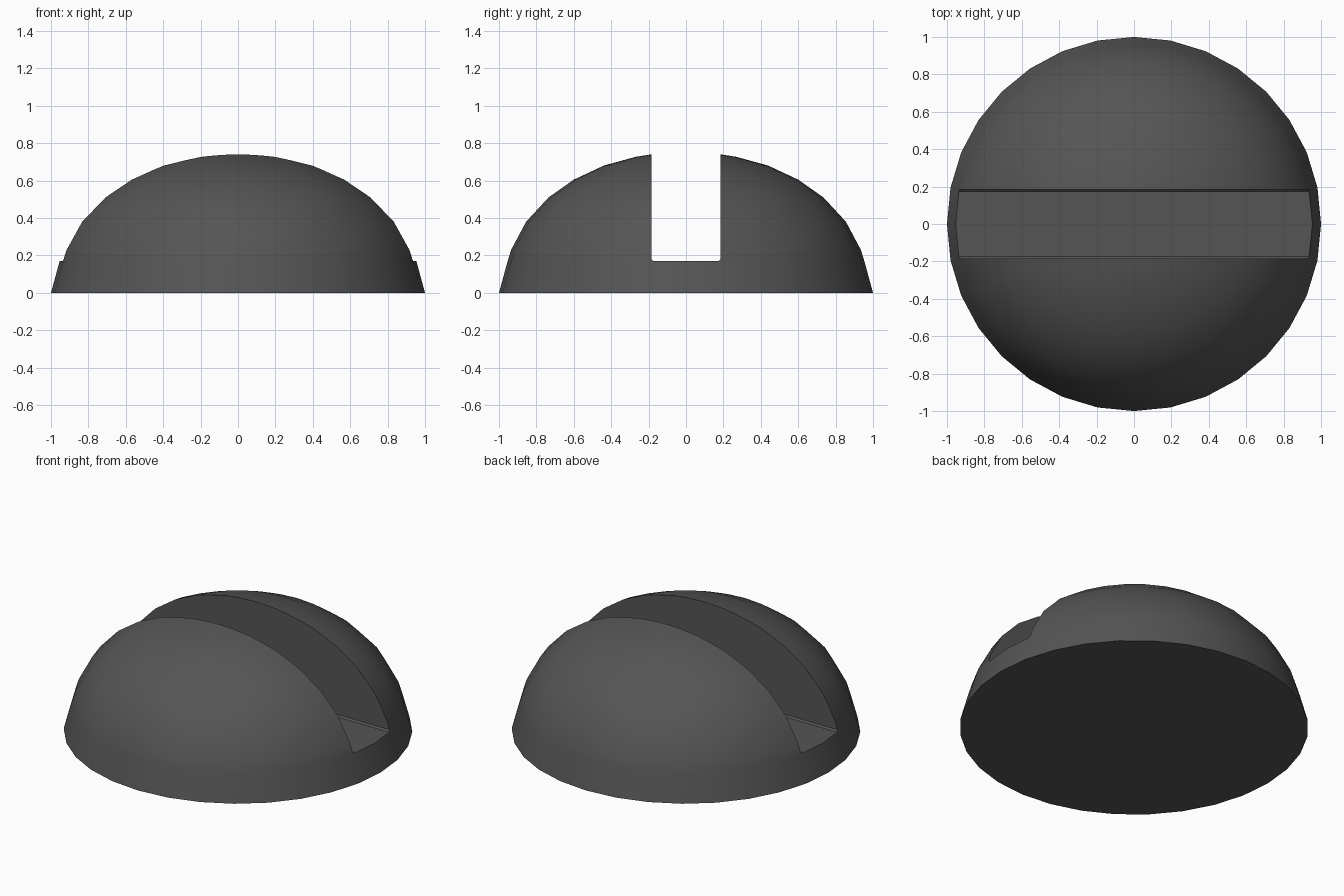
import bpy, bmesh, math

if "Cube" in bpy.data.objects:
    bpy.data.objects.remove(bpy.data.objects["Cube"])

def make_object(name, bm):
    bmesh.ops.recalc_face_normals(bm, faces=bm.faces)
    mesh = bpy.data.meshes.new(name)
    bm.to_mesh(mesh)
    bm.free()
    obj = bpy.data.objects.new(name, mesh)
    bpy.context.collection.objects.link(obj)
    return obj

# Domed head: lathed profile (radius, height) with a flat underside
SEGMENTS = 32
PROFILE = [(1, 0), (0.955, 0.165), (0.935, 0.23), (0.855, 0.38), (0.735, 0.51),
           (0.60, 0.605), (0.44, 0.68), (0.27, 0.727), (0.12, 0.75)]
APEX = 0.755
bm = bmesh.new()
rings = []
for r, z in PROFILE:
    rings.append([bm.verts.new((r * math.cos(math.tau * i / SEGMENTS),
                                r * math.sin(math.tau * i / SEGMENTS), z))
                  for i in range(SEGMENTS)])
apex = bm.verts.new((0, 0, APEX))
for i in range(SEGMENTS):
    j = (i + 1) % SEGMENTS
    for low, high in zip(rings, rings[1:]):
        bm.faces.new((low[i], low[j], high[j], high[i]))
    bm.faces.new((rings[-1][i], rings[-1][j], apex))
bm.faces.new(rings[0])
dome = make_object("slotted_dome_head", bm)

# Dark grey finish
dark = bpy.data.materials.new("dark_grey")
dark.diffuse_color = (0.09, 0.09, 0.09, 1)
dark.use_nodes = True
dark.node_tree.nodes["Principled BSDF"].inputs["Base Color"].default_value = dark.diffuse_color
dome.data.materials.append(dark)

# Slot cutter: long channel with slightly eased bottom corners
W, FLOOR, EASE, TOP = 0.185, 0.17, 0.01, 1.2
section = [(-W, TOP), (-W, FLOOR + EASE), (-W + EASE, FLOOR),
           (W - EASE, FLOOR), (W, FLOOR + EASE), (W, TOP)]
bm = bmesh.new()
face = bm.faces.new([bm.verts.new((-1.3, y, z)) for y, z in section])
ext = bmesh.ops.extrude_face_region(bm, geom=[face], use_keep_orig=True)
bmesh.ops.translate(bm, vec=(2.6, 0, 0),
                    verts=[v for v in ext["geom"] if isinstance(v, bmesh.types.BMVert)])
cutter = make_object("slot_cutter", bm)
cutter.data.materials.append(dark)

# Cut the slot and remove the cutter
bpy.context.view_layer.objects.active = dome
dome.select_set(True)
cutter.select_set(False)
mod = dome.modifiers.new("slot", "BOOLEAN")
mod.operation = "DIFFERENCE"
mod.solver = "EXACT"
mod.object = cutter
bpy.ops.object.modifier_apply(modifier=mod.name)
bpy.data.objects.remove(cutter, do_unlink=True)

# Smooth dome with crisp slot and base edges
bpy.ops.object.shade_smooth_by_angle(angle=math.radians(30))
